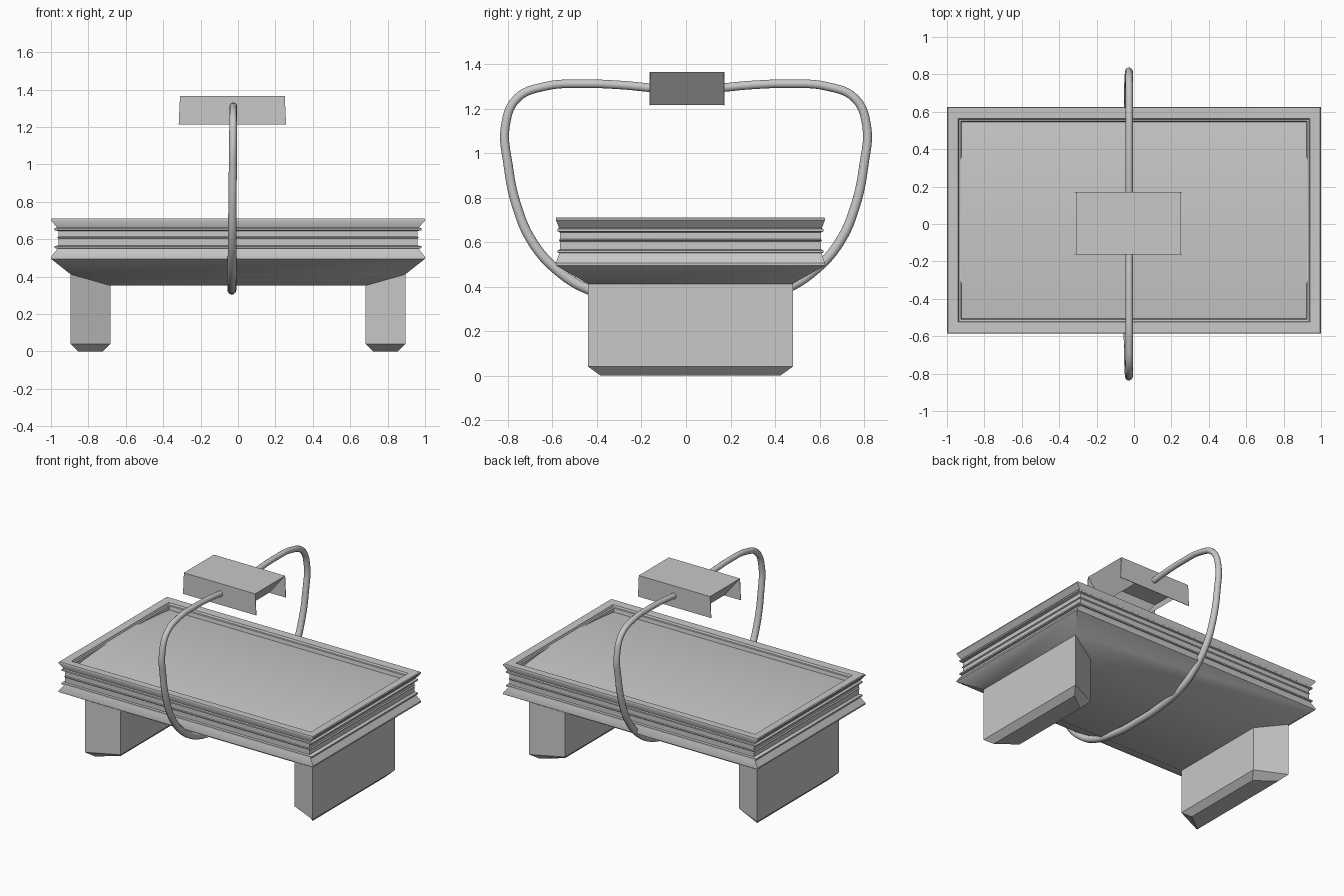
import bpy, bmesh, math
from mathutils import Vector

cube = bpy.data.objects.get("Cube")
if cube:
    bpy.data.objects.remove(cube, do_unlink=True)

GREY = (0.58, 0.58, 0.58, 1)
grey = bpy.data.materials.new("plain_grey")
grey.use_nodes = True
grey.diffuse_color = GREY
grey.node_tree.nodes["Principled BSDF"].inputs["Base Color"].default_value = GREY


def finish(name, bm, smooth=None):
    bmesh.ops.recalc_face_normals(bm, faces=bm.faces)
    mesh = bpy.data.meshes.new(name)
    bm.to_mesh(mesh)
    bm.free()
    obj = bpy.data.objects.new(name, mesh)
    bpy.context.collection.objects.link(obj)
    mesh.materials.append(grey)
    if smooth:
        bpy.ops.object.select_all(action='DESELECT')
        obj.select_set(True)
        bpy.context.view_layer.objects.active = obj
        bpy.ops.object.shade_smooth_by_angle(angle=math.radians(smooth))
    return obj


def loft(name, loops, cap_end=True, smooth=None):
    """Join four-cornered loops of points, closing the first one."""
    bm = bmesh.new()
    loops = [[bm.verts.new(p) for p in loop] for loop in loops]
    for a, b in zip(loops, loops[1:]):
        for i in range(4):
            j = (i + 1) % 4
            bm.faces.new((a[i], a[j], b[j], b[i]))
    bm.faces.new(loops[0])
    if cap_end:
        bm.faces.new(loops[-1])
    return finish(name, bm, smooth)


def rect(cx, cy, hx, hy, z):
    return [(cx + sx * hx, cy + sy * hy, z)
            for sx, sy in ((-1, -1), (1, -1), (1, 1), (-1, 1))]


MID = 0.02          # depth centre of the tray
HX, HY = 1.0, 0.605

# Tray: tapered underside, flared skirt, ribbed wall, flat rim and inner lip
hull = [(0.685, 0.36, 0.352), (0.895, 0.46, 0.412)]
wall = [(0, 0.495), (0, 0.505), (0.035, 0.55), (0.018, 0.552), (0.018, 0.562),
        (0.04, 0.567), (0.04, 0.603), (0.032, 0.608), (0.04, 0.613), (0.04, 0.643),
        (0.018, 0.648), (0.018, 0.658), (0.032, 0.663), (0, 0.7), (0.001, 0.707),
        (0.006, 0.711)]
lip = [(0.06, 0.708), (0.065, 0.695), (0.075, 0.693), (0.08, 0.66)]
sizes = (hull + [(HX - d, HY - d * 0.45, z) for d, z in wall]
         + [(HX - d, HY - d, z) for d, z in lip])
loft("tray", [rect(0, MID, *s) for s in sizes], False, 35)

# Slightly crowned tray floor
bm = bmesh.new()
bmesh.ops.create_grid(bm, x_segments=4, y_segments=20, size=1)
for v in bm.verts:
    crown = 1 - v.co.y ** 2
    v.co = Vector((v.co.x * 0.925, MID + v.co.y * 0.53, 0.666 + 0.03 * crown))
finish("tray_floor", bm, 30)


# Two wide legs, narrower on the inside, with chamfered feet and sloping tops
def leg_loop(side, inset, z_in, z_out):
    inner, outer = 0.683 + inset, 0.895 - inset
    deep, wide = 0.36 - inset * 1.4, 0.46 - inset * 1.4
    return [(side * inner, MID - deep, z_in), (side * outer, MID - wide, z_out),
            (side * outer, MID + wide, z_out), (side * inner, MID + deep, z_in)]


for side, label in ((1, "left"), (-1, "right")):
    loft(label + "_leg", [leg_loop(side, 0.04, 0, 0), leg_loop(side, 0, 0.04, 0.04),
                          leg_loop(side, 0, 0.353, 0.412)])

# Handle cover: folded sheet, open below, with undercut ends and two flanges
CX, CY = -0.03, 0.004
loft("handle_cover", [rect(CX, CY, 0.28, 0.166, 1.365), rect(CX, CY, 0.16, 0.166, 1.216)],
     False)
for side, label in ((-1, "front"), (1, "back")):
    y = CY + side * 0.166
    loft(label + "_handle_flange", [rect(CX, y, 0.287, 0.002, 1.214),
                                    rect(CX, y, 0.28, 0.002, 1.365)])

# Round hoop running from the cover around and under the tray
half = [(0.16, 1.293), (0.3, 1.306), (0.46, 1.311), (0.63, 1.3), (0.76, 1.245),
        (0.812, 1.12), (0.8, 0.95), (0.76, 0.76), (0.69, 0.6), (0.58, 0.475),
        (0.44, 0.388), (0.22, 0.338)]
path = [(-y, z) for y, z in half] + [(0, 0.328)] + half[::-1]
curve = bpy.data.curves.new("hoop", 'CURVE')
curve.dimensions = '3D'
curve.bevel_depth = 0.02
curve.bevel_resolution = 3
curve.resolution_u = 6
curve.use_fill_caps = True
spline = curve.splines.new('BEZIER')
spline.bezier_points.add(len(path) - 1)
for p, (y, z) in zip(spline.bezier_points, path):
    p.co = (-0.033 + 0.008 * (z - 0.33), y, z)
    p.radius = 1.2 - 0.2 * (z - 0.33)     # a little thinner towards the cover
    p.handle_left_type = p.handle_right_type = 'AUTO'
curve.materials.append(grey)
hoop = bpy.data.objects.new("hoop", curve)
bpy.context.collection.objects.link(hoop)
